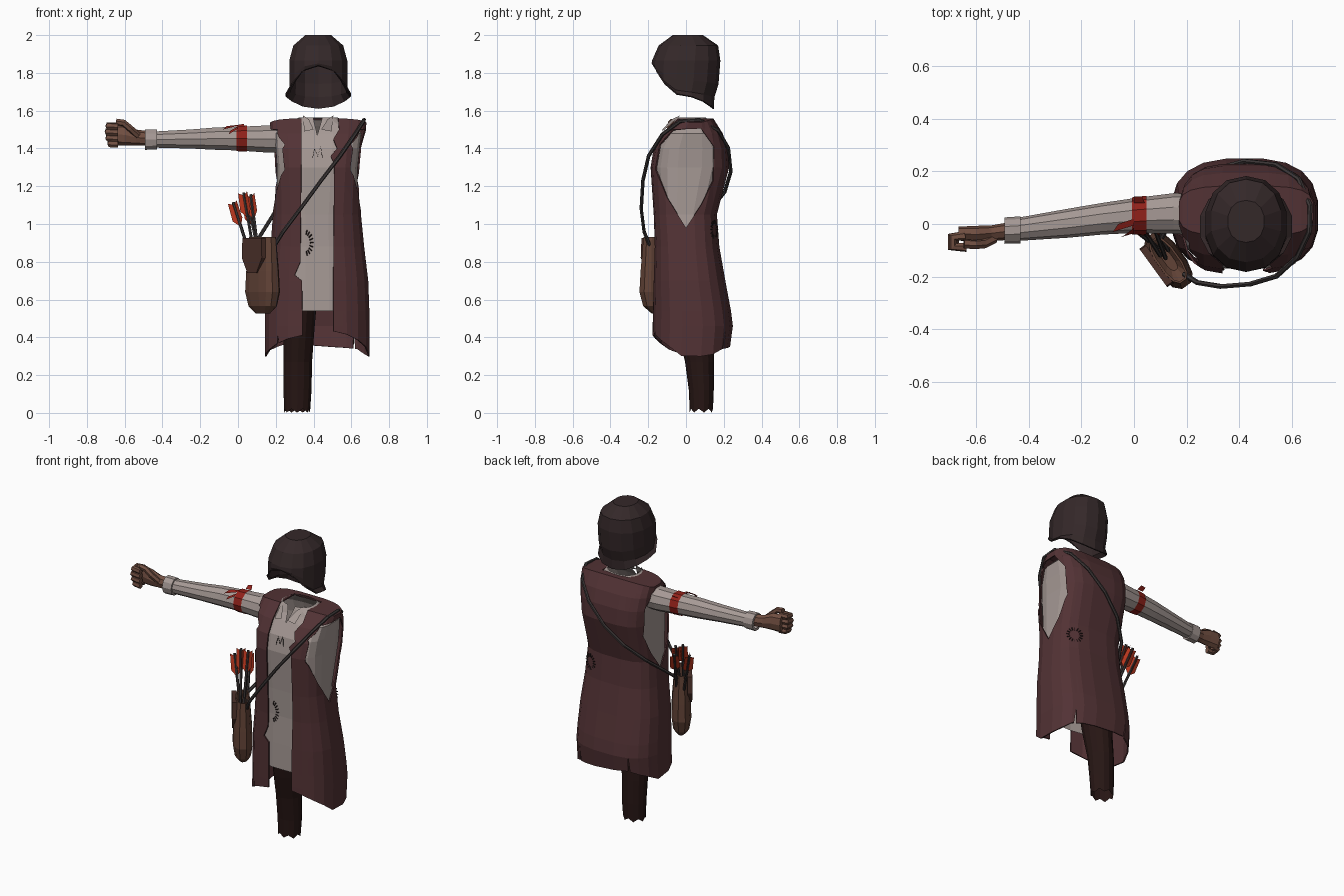
import bpy, bmesh, math, random
from mathutils import Vector

if "Cube" in bpy.data.objects:
    bpy.data.objects.remove(bpy.data.objects["Cube"])

random.seed(4)


def mat(name, *rgb):
    m = bpy.data.materials.new(name)
    m.diffuse_color = (*rgb, 1)
    m.use_nodes = True
    m.node_tree.nodes["Principled BSDF"].inputs["Base Color"].default_value = m.diffuse_color
    return m


COAT = mat("maroon cloth", .085, .032, .035)
LINEN = mat("linen", .38, .32, .30)
DARK = mat("dark leather", .034, .021, .022)
TROUSER = mat("dark brown cloth", .020, .008, .007)
SKIN = mat("skin", .17, .08, .055)
LEATHER = mat("brown leather", .12, .055, .037)
FLAP = mat("flap leather", .075, .032, .024)
RED = mat("red cloth", .28, .015, .010)
FEATHER = mat("red feather", .45, .035, .012)
CORD = mat("grey cord", .045, .038, .038)
THREAD = mat("dark thread", .02, .012, .012)


def mesh(name, verts, faces, m=None):
    me = bpy.data.meshes.new(name)
    bm = bmesh.new()
    vs = [bm.verts.new(v) for v in verts]
    for f in faces:
        bm.faces.new([vs[i] for i in f])
    bmesh.ops.recalc_face_normals(bm, faces=bm.faces)
    bm.to_mesh(me)
    bm.free()
    o = bpy.data.objects.new(name, me)
    bpy.context.collection.objects.link(o)
    if m:
        me.materials.append(m)
    return o


def ring(cx, rx, y0, y1, z, n=20, p=2.0):
    """Level ring; z may be (front, side, back) to tilt or curve it."""
    zf, zs, zb = z if isinstance(z, tuple) else (z, z, z)
    out = []
    for k in range(n):
        a = math.tau * (k + .5) / n
        c, s = math.cos(a), math.sin(a)
        u = math.copysign(abs(c) ** (2 / p), c)
        v = math.copysign(abs(s) ** (2 / p), s)
        out.append(Vector((cx + rx * u, (y0 + y1) / 2 + (y1 - y0) / 2 * v,
                           zs + ((zf if v < 0 else zb) - zs) * v * v)))
    return out


def xring(x, cy, cz, ry, rz, n=10):
    """Ring across the x axis, for the arm."""
    return [Vector((x, cy + ry * math.cos(math.tau * k / n), cz + rz * math.sin(math.tau * k / n)))
            for k in range(n)]


def loft(name, rings, m, bottom=False, top=False):
    n = len(rings[0])
    faces = [(i * n + j, i * n + (j + 1) % n, (i + 1) * n + (j + 1) % n, (i + 1) * n + j)
             for i in range(len(rings) - 1) for j in range(n)]
    for on, b in ((bottom, 0), (top, (len(rings) - 1) * n)):
        if on:  # cap made of strips
            faces += [(b + k, b + k + 1, b + n - 2 - k, b + n - 1 - k) for k in range(n // 2 - 1)]
    return mesh(name, [v for r in rings for v in r], faces, m)


def prism(name, poly, lo, hi, m):
    """Outline in x, z pulled along y."""
    n = len(poly)
    faces = [range(n), range(n, 2 * n)] + [(i, (i + 1) % n, n + (i + 1) % n, n + i) for i in range(n)]
    return mesh(name, [(a, t, b) for t in (lo, hi) for a, b in poly], faces, m)


def tube(name, paths, r, m, res=1):
    cu = bpy.data.curves.new(name, 'CURVE')
    cu.dimensions = '3D'
    cu.bevel_depth, cu.bevel_resolution, cu.use_fill_caps = r, res, True
    for pts in paths:
        s = cu.splines.new('POLY')
        s.points.add(len(pts) - 1)
        for q, c in zip(s.points, pts):
            q.co = (*c, 1)
        s.use_smooth = False
    cu.materials.append(m)
    o = bpy.data.objects.new(name, cu)
    bpy.context.collection.objects.link(o)


def thicken(o, t):
    o.modifiers.new("thickness", 'SOLIDIFY').thickness = t


def inside(a, b, poly):
    hit = False
    for (p, q), (r, s) in zip(poly, poly[1:] + poly[:1]):
        if (q > b) != (s > b) and a < p + (b - q) * (r - p) / (s - q):
            hit = not hit
    return hit


def cut(o, poly, axis, lo, hi):
    """Cut an outline out of a cloth sheet, looking along the axis (0 = x, 1 = y)."""
    bm = bmesh.new()
    bm.from_mesh(o.data)
    other = 1 - axis

    def slice_faces(faces, co, no):
        geom = set(faces) | {e for f in faces for e in f.edges} | {v for f in faces for v in f.verts}
        bmesh.ops.bisect_plane(bm, geom=list(geom), plane_co=co, plane_no=no, dist=1e-5)

    def layer():
        return [f for f in bm.faces if lo < f.calc_center_median()[axis] < hi]
    for t in (lo, hi):
        co, no = Vector(), Vector()
        co[axis], no[axis] = t, 1
        slice_faces(bm.faces[:], co, no)
    for (a, b), (c, d) in zip(poly, poly[1:] + poly[:1]):
        co, no = Vector((0, 0, b)), Vector((0, 0, a - c))
        co[other], no[other] = a, d - b
        slice_faces(layer(), co, no.normalized())
    gone = [f for f in layer() if inside(f.calc_center_median()[other], f.calc_center_median().z, poly)]
    bmesh.ops.delete(bm, geom=gone, context='FACES')
    bm.to_mesh(o.data)
    bm.free()


# Helmet: domed crown, brow edge, flared neck guard
helmet = loft("helmet", [ring(.425, *r, n=14, p=2.2) for r in (
    (.178, -.165, .148, (1.835, 1.68, 1.61)), (.157, -.175, .150, (1.84, 1.70, 1.67)),
    (.157, -.182, .172, (1.85, 1.76, 1.74)), (.157, -.18, .182, 1.865),
    (.135, -.145, .170, 1.945), (.07, -.07, .09, 2.0))], DARK, top=True)
thicken(helmet, .008)

# Coat: lofted sheet, then front opening, armholes and torn hem are cut
rows = [(.46, .42, .28, -.18, .25, 2.7), (.54, .42, .278, -.178, .24, 2.7), (.70, .42, .272, -.175, .21, 2.7),
        (.88, .42, .25, -.17, .178, 2.8), (1.05, .418, .235, -.175, .165, 3), (1.30, .42, .237, -.19, .23, 3.4),
        (1.40, .422, .245, -.172, .222, 3.5), (1.48, .424, .253, -.125, .195, 3.5)]
body = [ring(cx, rx, y0, y1, z, p=p) for z, cx, rx, y0, y1, p in rows]
hem = ring(.42, .28, -.18, .235, (.42, .30, .36), p=2.7)
for v in hem:
    v.z += random.uniform(-.012, .02)
coat = loft("coat", [hem] + body + [ring(.425, .257, -.045, .145, (1.56, 1.535, 1.56), p=3.5)], COAT, top=True)
cut(coat, [(.335, 1.7), (.335, 1.33), (.33, .80), (.30, .73), (.338, .70), (.345, .2), (.505, .2), (.505, .7),
           (.51, 1.32), (.49, 1.36), (.525, 1.40), (.505, 1.45), (.535, 1.5), (.52, 1.7)], 1, -.4, .10)
armhole = [(0, .98), (-.10, 1.14), (-.163, 1.29), (-.14, 1.42), (-.07, 1.50),
           (.08, 1.505), (.148, 1.41), (.145, 1.23), (.08, 1.10)]
for lo, hi in ((-.1, .245), (.595, .9)):
    cut(coat, armhole, 0, lo, hi)
for x, z, lo, hi in ((.555, .43, -.4, 0), (.215, .42, -.4, 0), (.26, .47, .05, .4), (.62, .44, .05, .4)):
    cut(coat, [(x - .014, .2), (x + .014, .2), (x - .004, z)], 1, lo, hi)
thicken(coat, .008)

# Shirt body under the coat, with open V neck
shirt = loft("shirt_body", [ring(cx, rx - .022, y0 + .02, y1 - .02, z, p=p) for z, cx, rx, y0, y1, p in rows[1:]]
             + [ring(.425, .19, -.075, .14, 1.52, p=3), ring(.425, .10, -.055, .105, 1.565, p=2.4)], LINEN)
cut(shirt, [(.365, 1.7), (.42, 1.47), (.485, 1.7)], 1, -.4, .02)
mesh("collar_flaps", [(.345, -.03, 1.575), (.375, -.075, 1.555), (.40, -.125, 1.50), (.35, -.125, 1.49),
                      (.505, -.03, 1.575), (.475, -.075, 1.555), (.44, -.125, 1.50), (.495, -.125, 1.49)],
     [(0, 1, 2, 3), (4, 5, 6, 7)], LINEN)
tube("shirt_lacing", [[(.395, -.175, 1.35), (.405, -.166, 1.40), (.422, -.172, 1.36), (.438, -.165, 1.41),
                       (.447, -.175, 1.35)]], .002, THREAD, 0)

# Stitched repairs: an arc on the shirt, a ring on the coat back
arc = []
for k in range(9):
    a = -1.3 + k * .33
    c, s = math.cos(a), math.sin(a)
    arc.append([(.355 + .025 * c, -.153, .90 + .045 * s), (.355 + .045 * c, -.153, .90 + .07 * s)])
tube("shirt_stitches", arc, .003, THREAD, 0)
centre, tangent = Vector((.58, .150, .97)), Vector((.92, -.38, 0))
tube("coat_patch_stitches", [[centre + f * (tangent * math.cos(a) + Vector((0, 0, 1)) * math.sin(a))
                             for f in (.032, .05)] for a in (k * math.tau / 16 for k in range(16))],
     .003, THREAD, 0)

# Sleeve, cuff and armband
loft("sleeve", [xring(*r) for r in (
    (.26, .035, 1.45, .08, .075), (.15, .04, 1.45, .077, .075), (.0, .032, 1.452, .066, .066),
    (-.12, .02, 1.452, .06, .062), (-.25, .003, 1.45, .055, .053), (-.44, -.02, 1.447, .044, .045))], LINEN)
loft("cuff", [xring(*r) for r in (
    (-.43, -.02, 1.447, .04, .04), (-.43, -.022, 1.447, .051, .055), (-.492, -.025, 1.447, .05, .057),
    (-.492, -.025, 1.447, .034, .04))], LINEN)
loft("armband", [xring(*r) for r in ((.047, .034, 1.452, .073, .072), (-.008, .031, 1.452, .07, .07))], RED)
mesh("armband_tails", [(0, .02, 1.525), (0, -.005, 1.52), (-.08, -.03, 1.50), (-.06, .0, 1.518),
                       (0, -.015, 1.515), (0, -.035, 1.505), (-.05, -.05, 1.475), (-.04, -.045, 1.495),
                       (.0, .08, 1.51), (.04, .08, 1.51), (.03, .105, 1.53), (.0, .105, 1.525)],
     [(0, 1, 2, 3), (4, 5, 6, 7), (8, 9, 10, 11)], RED)

# Hand: wrist and palm, curled fingers, thumb
loft("palm", [xring(*r, n=8) for r in (
    (-.46, -.025, 1.452, .034, .038), (-.54, -.035, 1.458, .030, .042),
    (-.60, -.04, 1.472, .033, .056), (-.665, -.036, 1.475, .026, .058))], SKIN, True, True)
tube("fingers", [[(-.64, -.045, z), (-.692 + d, -.05, z), (-.692 + d, -.086, z - .004), (-.635, -.088, z - .006)]
                 for z, d in ((1.522, .005), (1.490, 0), (1.458, .004), (1.428, .014))], .0185, SKIN)
tube("thumb", [[(-.53, -.055, 1.468), (-.57, -.075, 1.505), (-.605, -.078, 1.535), (-.645, -.075, 1.54)]], .018, SKIN)

# Single trouser leg with ragged ankle
ankle = ring(.313, .070, .02, .143, .022, n=14)
for k, v in enumerate(ankle):
    v.z += .02 * (k % 2) - .02
loft("trouser_leg", [ankle] + [ring(*r, n=14) for r in (
    (.315, .076, .015, .147, .12), (.316, .078, -.005, .148, .27), (.322, .083, -.04, .145, .42),
    (.33, .095, -.08, .14, .65), (.335, .11, -.10, .13, .9))], TROUSER, top=True)

# Pouch set at an angle to the hip, with flap
turn = math.radians(-54)
pouch = loft("pouch", [ring(0, *r, n=12, p=2.6) for r in (
    (.05, -.02, .025, .525), (.10, -.048, .05, .565), (.122, -.06, .06, .64), (.115, -.056, .056, .75),
    (.10, -.042, .042, .93))], LEATHER, bottom=True)
thicken(pouch, .008)
flap = prism("pouch_flap", [(-.095, .925), (.075, .925), (.08, .82), (.03, .74), (-.05, .74), (-.10, .82)],
             -.063, -.035, FLAP)
for o in (pouch, flap):
    o.location, o.rotation_euler.z = (.13, -.138, 0), turn

# Arrows: shafts and three feather vanes each
arrows = [((.09, -.09, .75), (-.025, .0, 1.115)), ((.10, -.12, .75), (.03, -.01, 1.165)),
          ((.12, -.13, .75), (.068, .01, 1.155)), ((.13, -.10, .75), (.05, .05, 1.12))]
tube("arrow_shafts", arrows, .0085, CORD)
vs, fs = [], []
for a, b in arrows:
    a, b = Vector(a), Vector(b)
    d = (b - a).normalized()
    e = d.orthogonal().normalized()
    g = d.cross(e)
    for k in range(3):
        w = e * math.cos(k * math.tau / 3 + .4) + g * math.sin(k * math.tau / 3 + .4)
        fs.append(range(len(vs), len(vs) + 4))
        vs += [b - d * .14, b - d * .10 + w * .034, b + w * .030, b - d * .015]
mesh("arrow_feathers", vs, fs, FEATHER)

# Shoulder strap running round the torso
tube("strap", [[(.19, -.19, .88), (.24, -.222, .96), (.33, -.237, 1.08), (.44, -.228, 1.23), (.54, -.198, 1.36),
                (.62, -.125, 1.475), (.665, -.03, 1.545), (.668, .07, 1.552), (.625, .17, 1.495), (.54, .225, 1.40),
                (.42, .238, 1.28), (.30, .205, 1.17), (.20, .125, 1.07), (.15, .03, .99), (.10, -.06, .91)]],
     .010, CORD)
